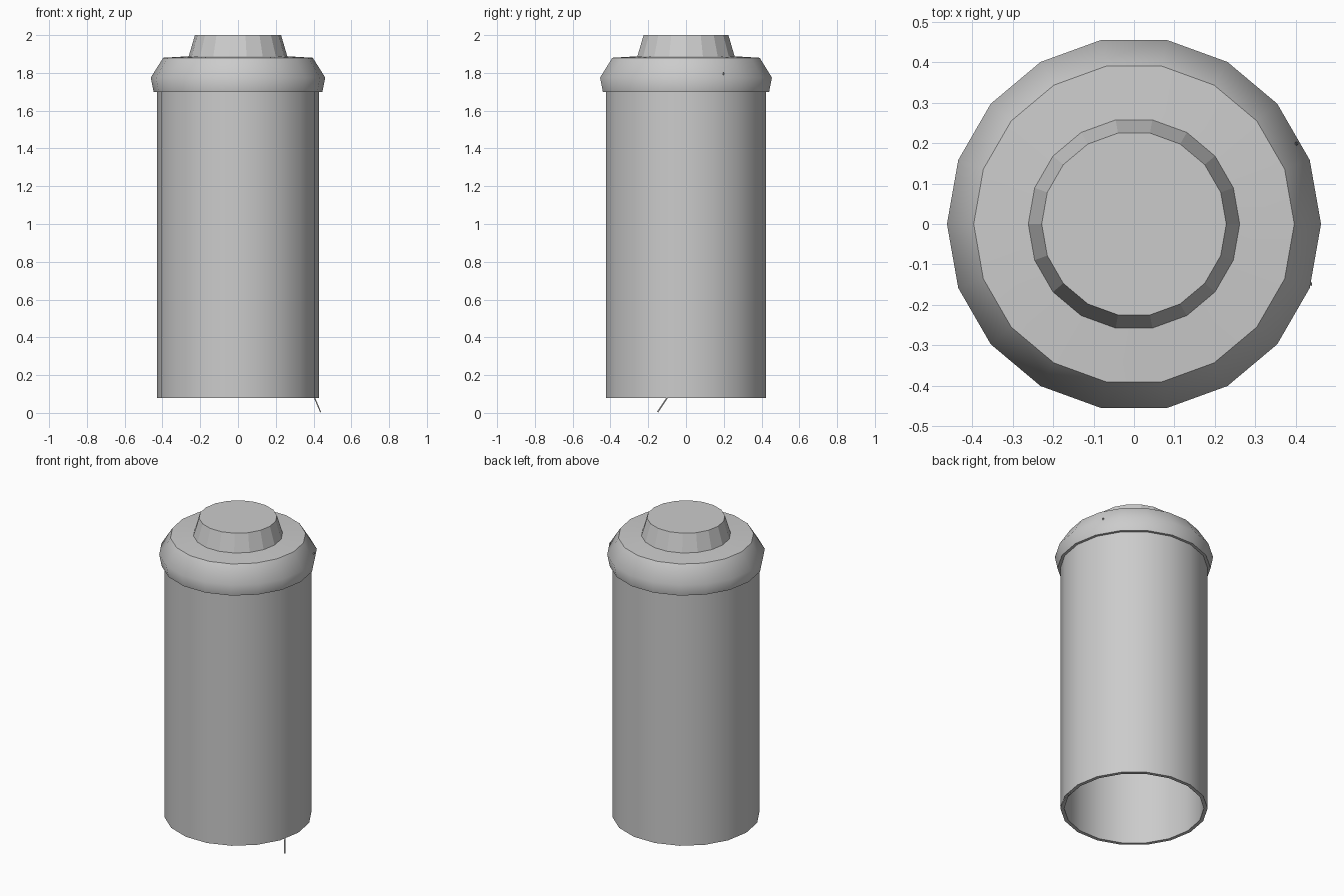
import bpy, bmesh, math

if "Cube" in bpy.data.objects:
    bpy.data.objects.remove(bpy.data.objects["Cube"])

SIDES = 18


def lathe(name, profile, smooth_angle=None, closed=False):
    """Revolve (radius, z) points around z; open profiles are capped at both ends unless closed."""
    bm = bmesh.new()
    rings = []
    for r, z in profile:
        rings.append([bm.verts.new((r * math.cos(2 * math.pi * i / SIDES),
                                    r * math.sin(2 * math.pi * i / SIDES), z))
                      for i in range(SIDES)])
    pairs = list(zip(rings, rings[1:]))
    if closed:
        pairs.append((rings[-1], rings[0]))
    else:
        bm.faces.new(rings[0])
        bm.faces.new(rings[-1])
    for a, b in pairs:
        for i in range(SIDES):
            j = (i + 1) % SIDES
            bm.faces.new((a[i], a[j], b[j], b[i]))
    bmesh.ops.recalc_face_normals(bm, faces=bm.faces)
    mesh = bpy.data.meshes.new(name)
    bm.to_mesh(mesh)
    bm.free()
    obj = bpy.data.objects.new(name, mesh)
    bpy.context.collection.objects.link(obj)
    if smooth_angle:
        bpy.ops.object.select_all(action='DESELECT')
        obj.select_set(True)
        bpy.context.view_layer.objects.active = obj
        bpy.ops.object.shade_smooth_by_angle(angle=math.radians(smooth_angle))
    return obj


# Hollow body tube, open at the bottom
lathe("body", [(0.43, 0.08), (0.43, 1.71), (0.408, 1.71), (0.408, 0.08)], 40, closed=True)

# Rounded collar shell with a near-flat top, running under the cap
lathe("collar", [(0.408, 1.70), (0.447, 1.70), (0.462, 1.775), (0.396, 1.88),
                 (0.26, 1.888), (0.26, 1.868), (0.385, 1.86), (0.408, 1.80)], 48, closed=True)

# Faceted tapered cap
lathe("cap", [(0.262, 1.885), (0.228, 2.0)])

# Thin wire hidden in the body, its ends poking out at the bottom and the collar
curve = bpy.data.curves.new("wire", 'CURVE')
curve.dimensions = '3D'
curve.bevel_depth = 0.004
curve.bevel_resolution = 0
path = [(0.437, -0.15, 0.005), (0.405, -0.10, 0.08), (0.385, -0.05, 0.2),
        (0.375, 0.08, 1.0), (0.37, 0.17, 1.7), (0.403, 0.2, 1.80)]
spline = curve.splines.new('POLY')
spline.points.add(len(path) - 1)
for point, co in zip(spline.points, path):
    point.co = (*co, 1)
wire = bpy.data.objects.new("wire", curve)
bpy.context.collection.objects.link(wire)
